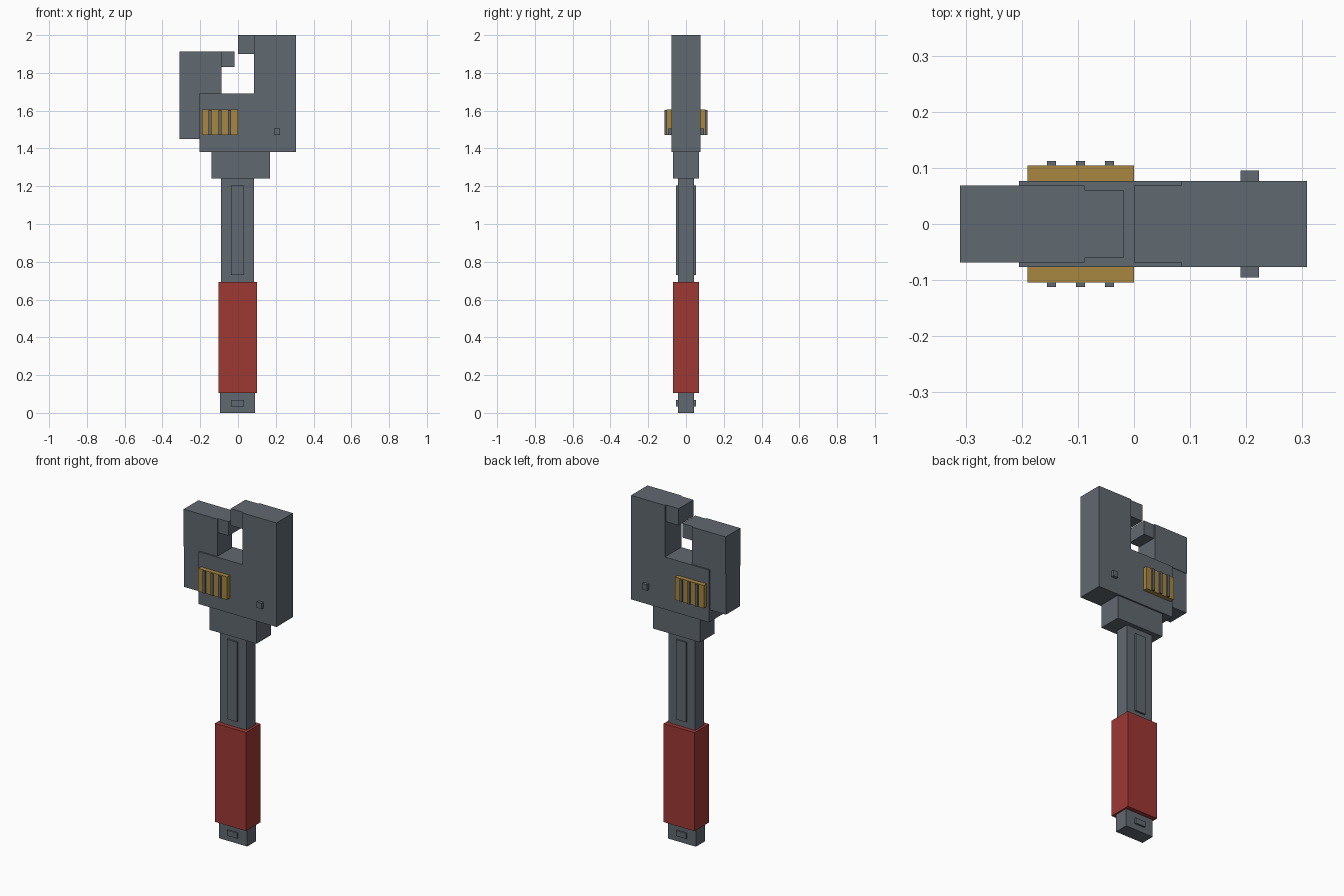
import bpy, bmesh

if "Cube" in bpy.data.objects:
    bpy.data.objects.remove(bpy.data.objects["Cube"])


def material(name, rgb):
    m = bpy.data.materials.new(name)
    m.diffuse_color = (*rgb, 1)
    m.use_nodes = True
    m.node_tree.nodes["Principled BSDF"].inputs["Base Color"].default_value = m.diffuse_color
    return m


STEEL = material("steel grey", (0.118, 0.138, 0.162))
RED = material("grip red", (0.34, 0.04, 0.034))
BRASS = material("brass", (0.385, 0.24, 0.05))


def plate(name, outline, half, mat, inner=None):
    """Extrude an (x, z) outline to +-half in y, or only from inner to half on both sides."""
    bm = bmesh.new()
    spans = [(-half, half)] if inner is None else [(-half, -inner), (inner, half)]
    for y0, y1 in spans:
        face = bm.faces.new([bm.verts.new((x, y0, z)) for x, z in outline])
        ext = bmesh.ops.extrude_face_region(bm, geom=[face])
        new = [v for v in ext["geom"] if isinstance(v, bmesh.types.BMVert)]
        bmesh.ops.translate(bm, verts=new, vec=(0, y1 - y0, 0))
    bmesh.ops.recalc_face_normals(bm, faces=bm.faces)
    me = bpy.data.meshes.new(name)
    bm.to_mesh(me)
    bm.free()
    me.materials.append(mat)
    ob = bpy.data.objects.new(name, me)
    bpy.context.collection.objects.link(ob)
    return ob


def box(name, x0, x1, z0, z1, half, mat=STEEL, inner=None):
    return plate(name, [(x0, z0), (x1, z0), (x1, z1), (x0, z1)], half, mat, inner)


# Handle: end cap, grip, shaft and its raised panels
box("handle_end", -0.095, 0.09, 0, 0.105, 0.042)
box("end_panel", -0.037, 0.031, 0.035, 0.067, 0.052, inner=0.04)
box("grip", -0.104, 0.10, 0.105, 0.692, 0.068, RED)
box("shaft", -0.09, 0.085, 0.69, 1.24, 0.042)
box("shaft_panel", -0.037, 0.031, 0.73, 1.205, 0.052, inner=0.04)
box("collar", -0.14, 0.17, 1.24, 1.38, 0.068)

# Head with the fixed jaw
plate("head", [(-0.205, 1.38), (0.308, 1.38), (0.308, 2.0), (0.085, 2.0),
               (0.085, 1.692), (-0.205, 1.692)], 0.077, STEEL)
box("fixed_jaw_tooth", 0, 0.085, 1.90, 2.0, 0.069)
box("pivot_pin", 0.19, 0.223, 1.47, 1.505, 0.095, inner=0.07)

# Sliding jaw
box("sliding_jaw", -0.31, -0.088, 1.692, 1.914, 0.069)
box("sliding_jaw_stem", -0.31, -0.205, 1.45, 1.692, 0.066)
box("sliding_jaw_tooth", -0.088, -0.019, 1.83, 1.914, 0.061)

# Adjuster pads with ribs on both sides
box("adjuster_pad", -0.19, 0, 1.47, 1.606, 0.104, BRASS, inner=0.07)
for i in range(3):
    x = -0.147 + 0.0515 * i
    box(f"adjuster_rib_{i + 1}", x - 0.008, x + 0.008, 1.472, 1.604, 0.1125, inner=0.1)
